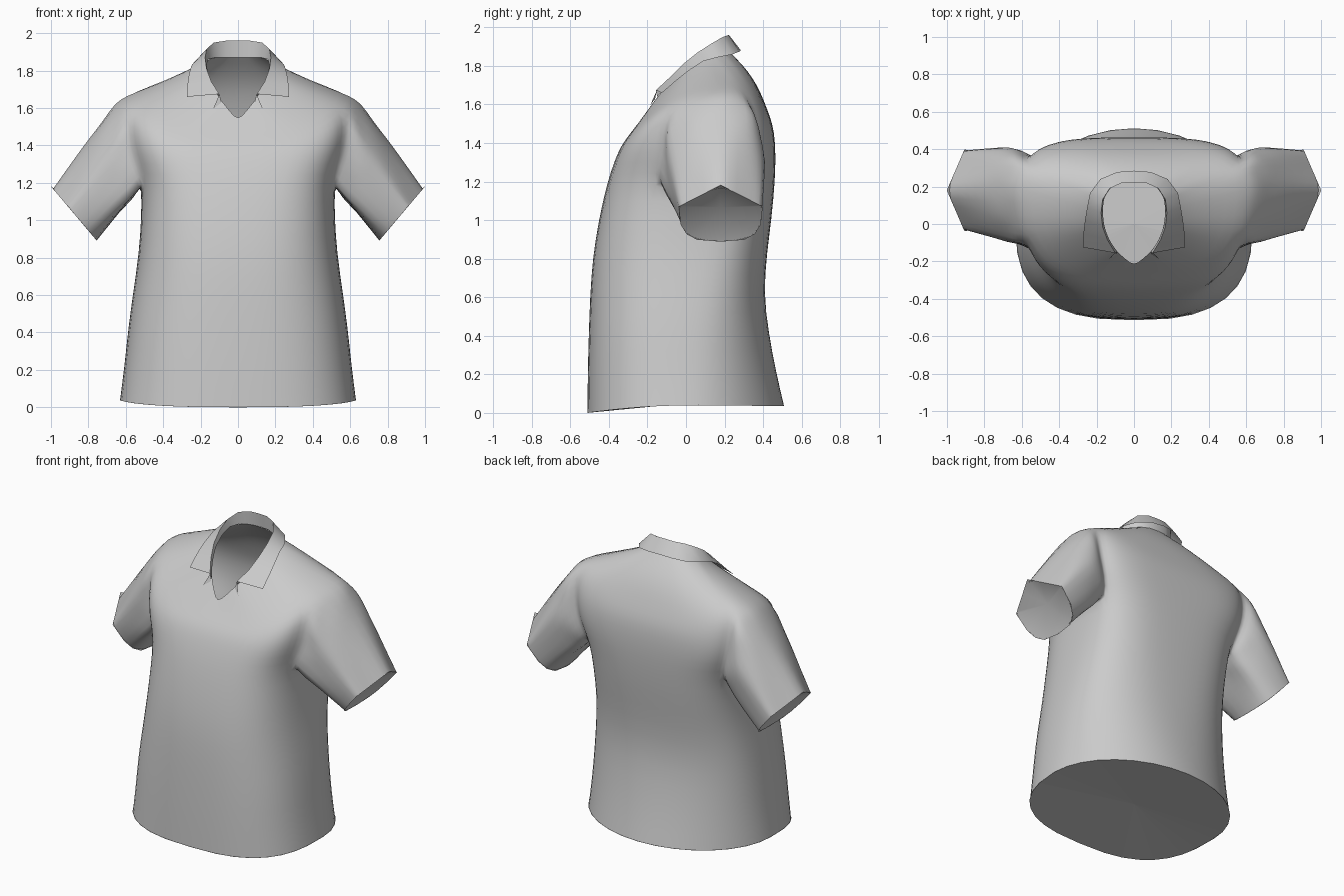
import bpy, bmesh
from math import sin, cos, pi, copysign
from mathutils import Vector

if "Cube" in bpy.data.objects:
    bpy.data.objects.remove(bpy.data.objects["Cube"])

HALF = 16            # columns from back centre to front centre (x >= 0)
SIDE = HALF // 2     # side column


def build(name, verts, faces, levels=1, smooth=True):
    """Half mesh -> mirrored, smoothed cloth object."""
    bm = bmesh.new()
    bv = [bm.verts.new(v) for v in verts]
    for f in faces:
        bm.faces.new([bv[i] for i in f])
    bmesh.ops.delete(bm, geom=[v for v in bm.verts if not v.link_faces], context='VERTS')
    for f in bm.faces:
        f.smooth = smooth
    me = bpy.data.meshes.new(name)
    bm.to_mesh(me)
    bm.free()
    ob = bpy.data.objects.new(name, me)
    bpy.context.collection.objects.link(ob)
    mir = ob.modifiers.new("mirror", 'MIRROR')
    mir.use_clip = True
    if levels:
        sub = ob.modifiers.new("smooth", 'SUBSURF')
        sub.levels = sub.render_levels = levels
        sub.boundary_smooth = 'PRESERVE_CORNERS'
    return ob


def ring(w, f, b, c, zs, zf, zb, p=0.78, pb=None):
    """Half cross-section: half width, front y, back y, side y, side/front/back heights, roundness."""
    pts = []
    for i in range(HALF + 1):
        a = pi / 2 - pi * i / HALF
        s, k = abs(sin(a)), max(cos(a), 0.0)
        if i in (0, HALF):
            k = 0.0
        end, ze, q = (b, zb, pb or p) if i < SIDE else (f, zf, p)
        pts.append(Vector((w * k ** q, c + (end - c) * s ** q, zs + (ze - zs) * s ** 1.3)))
    return pts


# Neckline, collar fold and collar outer edge, back centre to front
NECK = [(0, .23, 1.87), (.065, .225, 1.87), (.125, .195, 1.87), (.16, .14, 1.86), (.168, .07, 1.83),
        (.16, -.01, 1.78), (.135, -.08, 1.71), (.09, -.15, 1.64), (0, -.225, 1.53)]
FOLD = [(0, .222, 1.962), (.065, .22, 1.96), (.13, .19, 1.95), (.168, .13, 1.915),
        (.176, .06, 1.87), (.168, -.015, 1.81), (.142, -.085, 1.74), (.10, -.155, 1.675)]
OUTER = [(0, .285, 1.88), (.09, .278, 1.875), (.18, .24, 1.86), (.235, .165, 1.845),
         (.25, .09, 1.825), (.262, .02, 1.78), (.27, -.05, 1.725), (.272, -.125, 1.66)]

# Torso rings, hem to shoulder
rings = [
    ring(.634, -.514, .512, 0, .04, 0, .035, .74, 1.0),
    ring(.610, -.512, .470, 0, .22, .20, .21, .74, .95),
    ring(.590, -.507, .430, 0, .42, .40, .42, .74, .88),
    ring(.562, -.500, .405, .02, .62, .60, .62, .74, .80),
    ring(.532, -.487, .420, .04, .82, .80, .82, .72, .72),
    ring(.518, -.455, .447, .08, 1.02, 1.0, 1.02, .68, .65),
    ring(.518, -.412, .462, .15, 1.19, 1.19, 1.2, .62),
    ring(.560, -.375, .466, .19, 1.31, 1.30, 1.32, .56),
    ring(.590, -.350, .462, .20, 1.43, 1.36, 1.42, .56),
    ring(.605, -.327, .450, .20, 1.56, 1.40, 1.50, .60),
    ring(.602, -.305, .420, .20, 1.67, 1.43, 1.58, .68),
]
ARM_LOW, ARM_TOP = 6, 10

# Yoke: blend from shoulder ring to neckline, slightly rounded over the back
neck = []
for i in range(HALF + 1):
    a = Vector(NECK[i // 2])
    neck.append(a if i % 2 == 0 else (a + Vector(NECK[i // 2 + 1])) / 2)
shoulder = rings[-1]
for t in (.25, .5, .75, 1):
    row = []
    for i in range(HALF + 1):
        p = shoulder[i].lerp(neck[i], t)
        back = max(0, 1 - i / SIDE)
        row.append(p + Vector((0, .022, .015)) * back * sin(pi * t))
    rings.append(row)

# Torso faces, leaving the armhole open
n = HALF + 1
verts = [p for r in rings for p in r]
faces = []
for r in range(len(rings) - 1):
    for i in range(HALF):
        if ARM_LOW <= r < ARM_TOP and SIDE - 2 <= i < SIDE + 2:
            continue
        faces.append((r * n + i, (r + 1) * n + i, (r + 1) * n + i + 1, r * n + i + 1))

# Sleeve: loft from the armhole edge to the cuff (peaked top, rounded underside)
hole = ([(8, 6), (9, 6)] + [(10, r) for r in range(6, 11)] + [(9, 10), (8, 10), (7, 10)]
        + [(6, r) for r in range(10, 5, -1)] + [(7, 6)])
prev = [r * n + i for i, r in hole]
start = [verts[k].copy() for k in prev]
centre, up = Vector((.877, .18, 1.035)), Vector((.645, 0, .764))
m = len(hole)
for t in (.1, .2, .32, .5, .75, 1):
    cur = []
    for j in range(m):
        a = 2 * pi * j / m
        s, c = sin(a), cos(a)
        rad = up * -c + Vector((0, -s, 0))
        if c < -1e-6:
            side, high = s, 1 - .76 * abs(s)
        else:
            side, high = copysign(abs(s) ** .6, s), .24 - 1.24 * max(c, 0) ** .7
        tip = centre + up * (.192 * high) + Vector((0, -.218 * side, 0))
        puff = (.018 if c < 0 else .0) + (.03 if s < 0 else .0) * s * s
        crease = .012 * sin(j * 2.4 + t * 12) if t < .4 else 0
        cur.append(len(verts))
        verts.append(start[j].lerp(tip, t) + rad * (puff * sin(pi * t ** .55) + crease))
    for j in range(m):
        k = (j + 1) % m
        faces.append((prev[j], cur[j], cur[k], prev[k]))
    prev = cur
build("shirt_body", verts, faces)

# Fills closing the hem and, slightly hollow, the cuffs
build("hem_fill", [Vector((0, 0, .05))] + rings[0],
      [(0, i + 1, i + 2) for i in range(HALF)], levels=0, smooth=False)
hollow = centre + Vector((-.764, 0, .645)) * .05
build("cuff_fill", [hollow] + [verts[k] for k in prev],
      [(0, j + 1, (j + 1) % m + 1) for j in range(m)], levels=0)

# Collar: stand and turned-down leaf, split along the fold to keep it sharp
rows = [NECK[:8], FOLD, FOLD, OUTER]
build("collar", [p for r in rows for p in r],
      [(r * 8 + i, r * 8 + i + 1, (r + 1) * 8 + i + 1, (r + 1) * 8 + i)
       for r in (0, 2) for i in range(7)], levels=0)

# Small placket corner showing under each collar point
build("placket_corner", [(.10, -.152, 1.672), (.088, -.16, 1.63), (.132, -.185, 1.597)],
      [(0, 1, 2)], levels=0)
